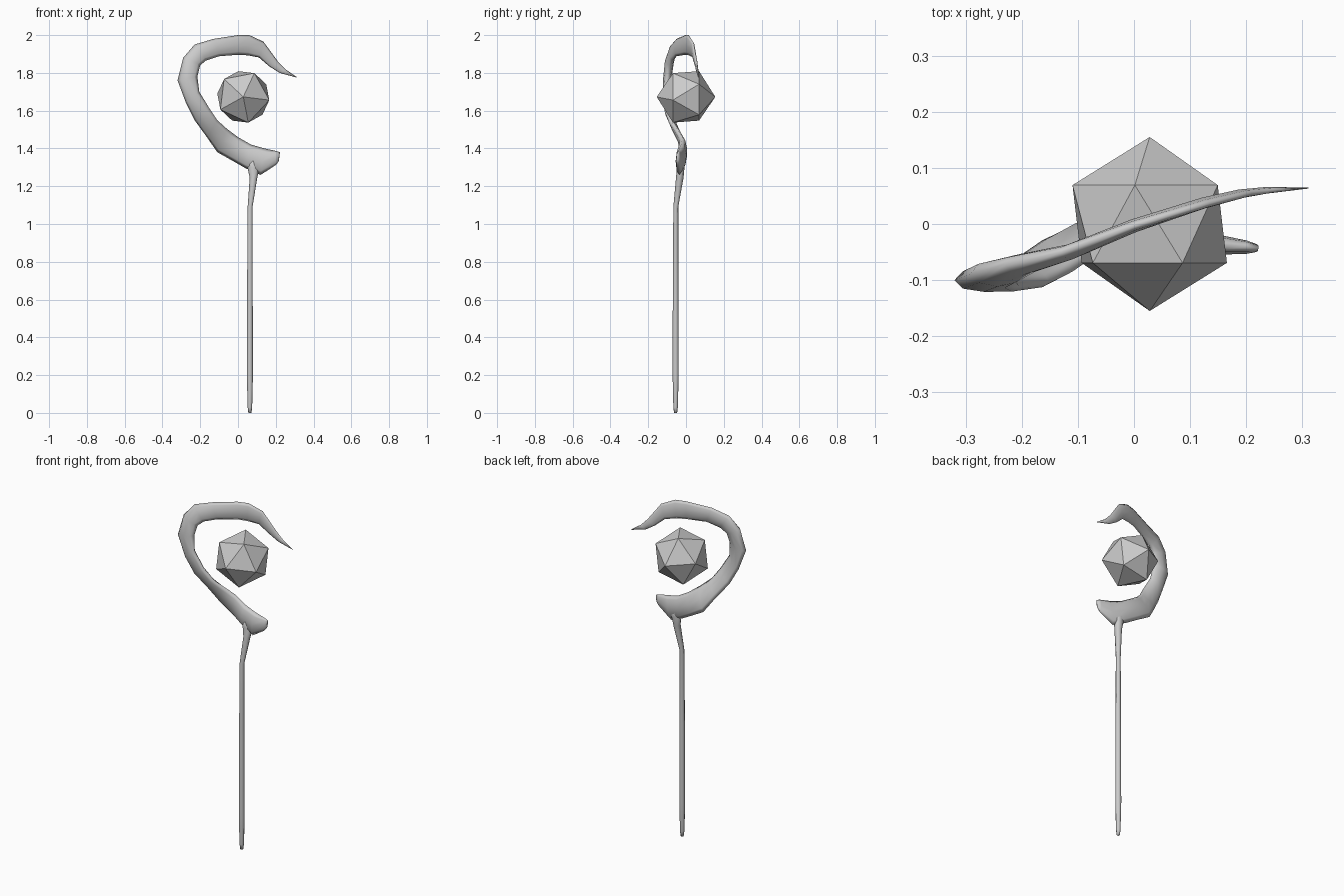
import bpy, bmesh, math
from mathutils import Vector, Matrix

if "Cube" in bpy.data.objects:
    bpy.data.objects.remove(bpy.data.objects["Cube"])


def loft(name, rings):
    """Skin a list of equal-length vertex rings, cap both ends, shade smooth."""
    bm = bmesh.new()
    rows = [[bm.verts.new(p) for p in ring] for ring in rings]
    n = len(rows[0])
    for a, b in zip(rows, rows[1:]):
        for i in range(n):
            j = (i + 1) % n
            bm.faces.new((a[i], a[j], b[j], b[i]))
    bm.faces.new(rows[0])
    bm.faces.new(rows[-1])
    bmesh.ops.recalc_face_normals(bm, faces=bm.faces)
    for f in bm.faces:
        f.smooth = True
    me = bpy.data.meshes.new(name)
    bm.to_mesh(me)
    bm.free()
    ob = bpy.data.objects.new(name, me)
    bpy.context.collection.objects.link(ob)
    return ob


# Shaft: slim pole flaring into the crook (x, y, z, radius)
shaft = [(.063, -.055, 0, .008), (.063, -.055, .03, .012), (.063, -.055, .2, .016),
         (.063, -.055, .6, .015), (.064, -.054, 1.09, .013),
         (.082, -.033, 1.245, .02), (.082, -.028, 1.30, .032), (.08, -.028, 1.34, .02)]
loft("shaft", [[Vector((x + r * math.cos(k * math.tau / 8),
                        y + min(r, .02) * math.sin(k * math.tau / 8), z))
                for k in range(8)] for x, y, z, r in shaft])

# Crook: twisting blade, each station is outer edge, inner edge, half thickness
stations = [
    ((.215, -.043, 1.33), (.222, -.043, 1.38), .007),
    ((.200, -.043, 1.312), (.200, -.040, 1.387), .012),
    ((.120, -.035, 1.26), (.140, -.035, 1.40), .020),
    ((.040, -.020, 1.295), (.070, -.025, 1.42), .025),
    ((-.030, -.008, 1.335), (0, -.020, 1.46), .020),
    ((-.110, -.003, 1.38), (-.060, -.050, 1.505), .018),
    ((-.165, -.030, 1.46), (-.110, -.085, 1.55), .018),
    ((-.230, -.075, 1.55), (-.150, -.105, 1.61), .018),
    ((-.275, -.095, 1.64), (-.205, -.110, 1.70), .018),
    ((-.320, -.100, 1.76), (-.215, -.098, 1.78), .022),
    ((-.290, -.088, 1.88), (-.200, -.088, 1.84), .024),
    ((-.230, -.072, 1.95), (-.170, -.072, 1.865), .019),
    ((-.130, -.050, 1.98), (-.100, -.050, 1.888), .014),
    ((0, -.003, 2.0), (0, -.003, 1.896), .012),
    ((.060, .015, 2.0), (.050, .015, 1.893), .011),
    ((.135, .037, 1.965), (.110, .037, 1.882), .010),
    ((.210, .055, 1.862), (.165, .052, 1.835), .008),
    ((.250, .060, 1.82), (.220, .060, 1.80), .006),
    ((.311, .064, 1.778), (.308, .064, 1.776), .001),
]
st = [(Vector(o), Vector(i), t) for o, i, t in stations]
mid = [(o + i) / 2 for o, i, t in st]
rings = []
for k, (o, i, t) in enumerate(st):
    tangent = mid[min(k + 1, len(st) - 1)] - mid[max(k - 1, 0)]
    half = (o - i) / 2
    side = half.cross(tangent).normalized() * t
    rings.append([mid[k] + half * math.cos(a * math.tau / 8) + side * math.sin(a * math.tau / 8)
                  for a in range(8)])
loft("crook", rings)

# Floating gem: icosahedron with its poles on the y axis
c, r = Vector((.028, 0, 1.673)), .155
bm = bmesh.new()
for s, start in ((-1, 65), (1, 29)):
    bm.verts.new(c + Vector((0, s * r, 0)))
    for k in range(5):
        a = math.radians(start + 72 * k)
        bm.verts.new(c + r * Vector((.8944 * math.cos(a), s * .4472, .8944 * math.sin(a))))
bmesh.ops.convex_hull(bm, input=bm.verts)
bmesh.ops.recalc_face_normals(bm, faces=bm.faces)
me = bpy.data.meshes.new("gem")
bm.to_mesh(me)
bm.free()
bpy.context.collection.objects.link(bpy.data.objects.new("gem", me))
